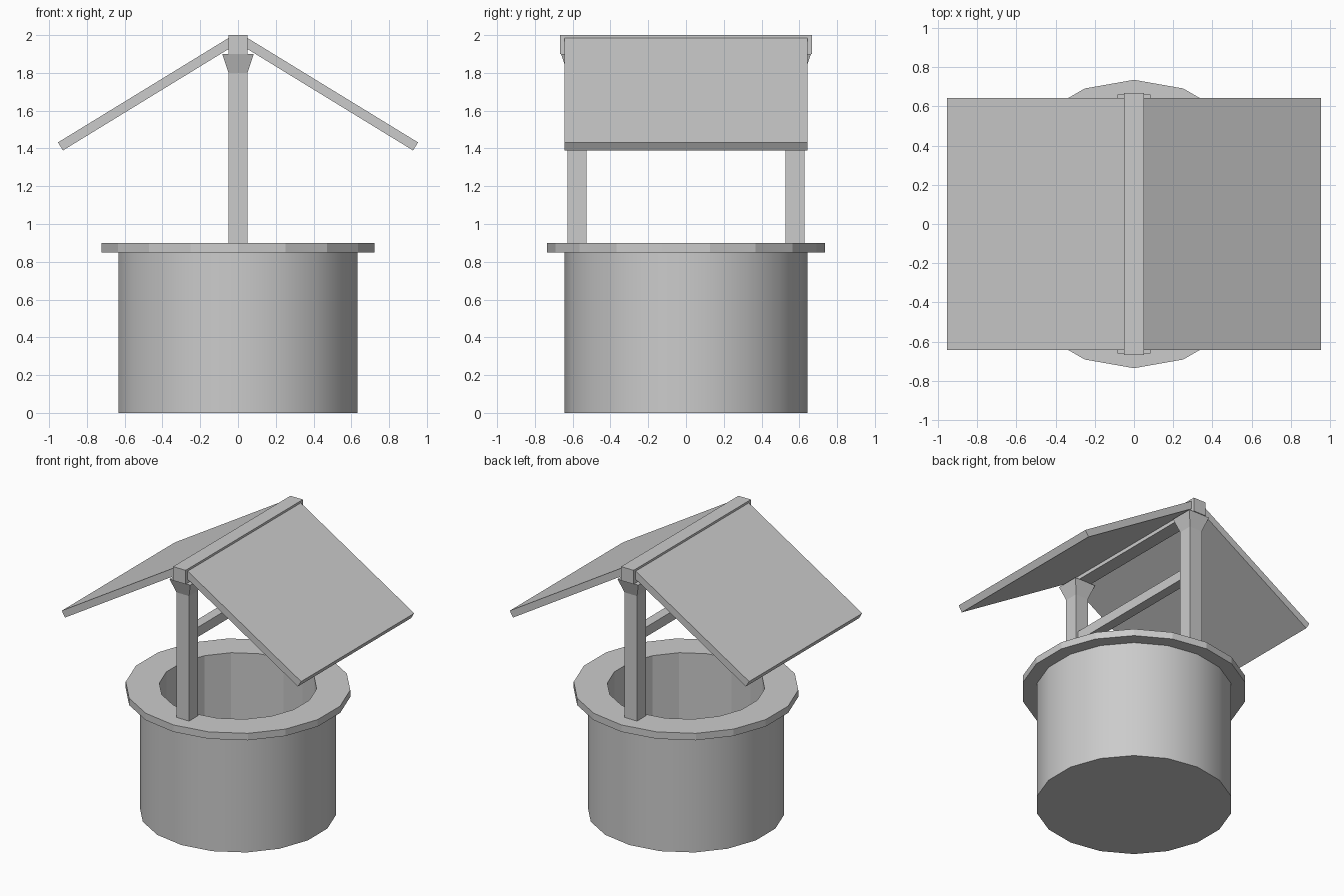
import bpy, bmesh
from math import pi, cos, sin, atan2
from mathutils import Matrix, Vector

if "Cube" in bpy.data.objects:
    bpy.data.objects.remove(bpy.data.objects["Cube"])

SIDES = 18


def finish(bm, name):
    bmesh.ops.recalc_face_normals(bm, faces=bm.faces)
    me = bpy.data.meshes.new(name)
    bm.to_mesh(me)
    bm.free()
    ob = bpy.data.objects.new(name, me)
    bpy.context.collection.objects.link(ob)
    return ob


def box(name, size, loc, rot_y=0.0):
    bm = bmesh.new()
    m = (Matrix.Translation(loc) @ Matrix.Rotation(rot_y, 4, 'Y')
         @ Matrix.Diagonal((*size, 1)))
    bmesh.ops.create_cube(bm, size=1, matrix=m)
    return finish(bm, name)


def loft(name, sections, n, turn, centre=(0, 0), smooth=()):
    """Stack n-sided rings given as (circumradius, z) and cap both ends."""
    bm = bmesh.new()
    rings = [[bm.verts.new((centre[0] + r * cos(turn + 2 * pi * i / n),
                            centre[1] + r * sin(turn + 2 * pi * i / n), z))
              for i in range(n)] for r, z in sections]
    for k, (a, b) in enumerate(zip(rings, rings[1:])):
        for i in range(n):
            j = (i + 1) % n
            f = bm.faces.new((a[i], a[j], b[j], b[i]))
            f.smooth = k in smooth
    bm.faces.new(rings[0])
    bm.faces.new(rings[-1])
    return finish(bm, name)


# Well: smooth outer wall, overhanging rim, hollow shaft with floor
loft("well_wall_and_rim",
     [(0.643, 0), (0.643, 0.85), (0.735, 0.85), (0.735, 0.90),
      (0.515, 0.90), (0.515, 0.05)], SIDES, pi / 2, smooth=(0,))

# Posts with flared tops
R2 = 2 ** 0.5
for side, label in ((-1, "front"), (1, "back")):
    loft(label + "_post",
         [(0.05 * R2, 0.89), (0.05 * R2, 1.80), (0.083 * R2, 1.90)],
         4, pi / 4, centre=(0, side * 0.578))

# Crossbar between the posts
box("crossbar", (0.07, 1.08, 0.07), (0, 0, 1.49))

# Ridge beam
box("ridge_beam", (0.10, 1.334, 0.10), (0, 0, 1.95))

# Sloping roof panels, tucked into the ridge beam
eave, top, thick = Vector((0.953, 0, 1.432)), Vector((0.03, 0, 1.997)), 0.05
slope = top - eave
angle = atan2(slope.z, -slope.x)
for side, label in ((-1, "left"), (1, "right")):
    mid = (eave + top) / 2 - Vector((sin(angle), 0, cos(angle))) * thick / 2
    box(label + "_roof_panel", (slope.length, 1.286, thick),
        (side * mid.x, 0, mid.z), side * angle)
